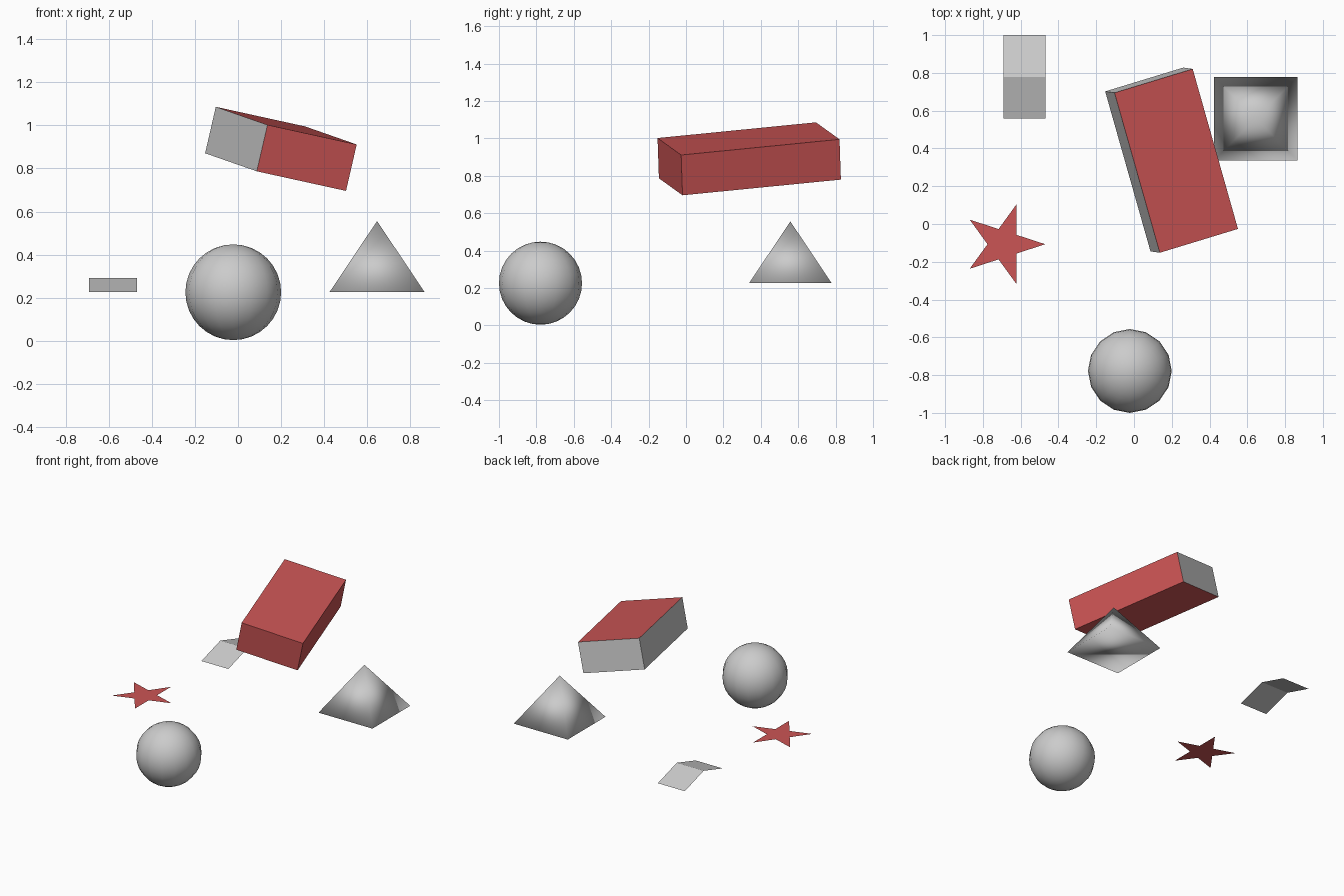
import bpy, bmesh
from math import cos, sin, pi
from mathutils import Matrix, Vector

if "Cube" in bpy.data.objects:
    bpy.data.objects.remove(bpy.data.objects["Cube"])

U = 0.221   # common module size
Z = 0.226   # height of the shared base plane


def material(name, color):
    m = bpy.data.materials.new(name)
    m.diffuse_color = (*color, 1)
    m.use_nodes = True
    m.node_tree.nodes["Principled BSDF"].inputs["Base Color"].default_value = m.diffuse_color
    return m


red = material("red", (0.6, 0.09, 0.09))
pale = material("neutral_grey", (0.55, 0.55, 0.55))


def add_mesh(name, verts, faces, mat):
    me = bpy.data.meshes.new(name)
    me.from_pydata(verts, [], faces)
    me.materials.append(mat)
    ob = bpy.data.objects.new(name, me)
    bpy.context.collection.objects.link(ob)
    return ob


# Ball: low segment count, smooth shaded
bpy.ops.mesh.primitive_uv_sphere_add(segments=16, ring_count=16, radius=0.222,
                                     location=(-0.022, -0.778, Z))
ball = bpy.context.object
ball.name = "ball"
bpy.ops.object.shade_smooth()

# Pyramid: square base, fully smooth normals
b = U
corners = [(-b, -b, 0), (b, -b, 0), (b, b, 0), (-b, b, 0)]
pyramid = add_mesh("pyramid", corners + [(0, 0, 0.33)],
                   [(3, 2, 1, 0)] + [(i, (i + 1) % 4, 4) for i in range(4)], pale)
pyramid.location = (0.645, 0.558, Z)
pyramid.data.polygons.foreach_set("use_smooth", [True] * 5)

# Folded sheet: two flat slopes meeting at a ridge
profile = [(-U, 0), (0, 0.067), (U, 0)]
sheet = add_mesh("folded_sheet", [(x, y, z) for y, z in profile for x in (-U / 2, U / 2)],
                 [(0, 1, 3, 2), (2, 3, 5, 4)], pale)
sheet.location = (-0.58, 0.779, Z)

# Star: flat five-pointed outline with one tip towards +x
radii = (U, U * 0.382)
star = add_mesh("star", [(radii[i % 2] * cos(i * pi / 5), radii[i % 2] * sin(i * pi / 5), 0)
                         for i in range(10)], [tuple(range(10))], red)
star.location = (-0.691, -0.107, Z)

# Tilted block: red, with two grey sides (local -x and +y)
bpy.ops.mesh.primitive_cube_add(size=1)
block = bpy.context.object
block.name = "tilted_block"
block.data.materials.append(red)
block.data.materials.append(None)
for p in block.data.polygons:
    p.material_index = int(p.normal.x < -0.5 or p.normal.y > 0.5)
block.data.transform(Matrix.Diagonal((2 * U, 4 * U, U, 1)))
ax = Vector((0.41, 0.125, -0.09)).normalized()
ay = Vector((-0.245, 0.845, 0.085))
az = ax.cross(ay).normalized()
ay = az.cross(ax)
block.matrix_world = Matrix.Translation((0.199, 0.338, 0.891)) @ \
    Matrix((ax, ay, az)).transposed().to_4x4()
